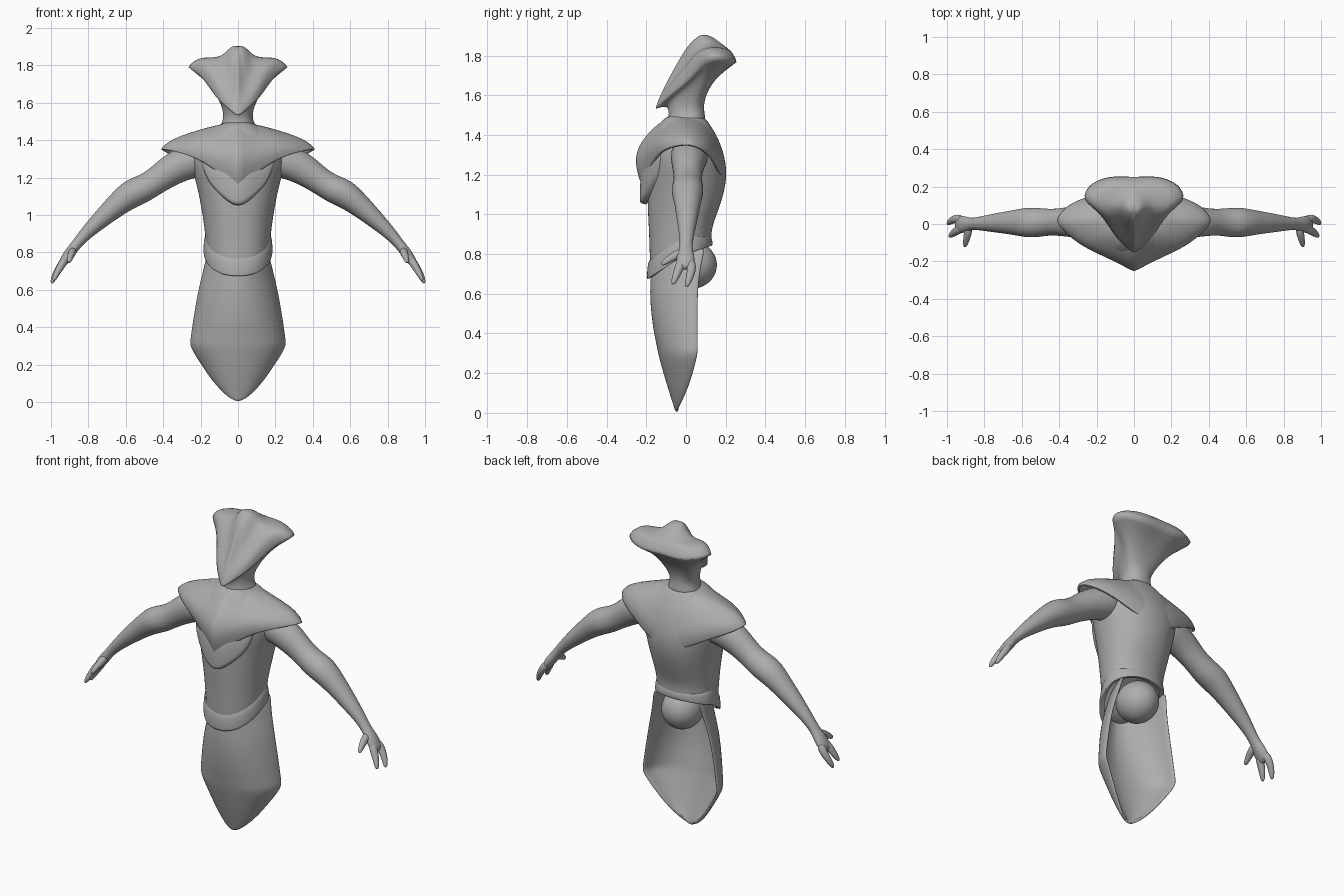
import bpy, bmesh, math
from mathutils import Vector

mat = bpy.data.materials.new("clay_grey")
mat.diffuse_color = (0.42, 0.42, 0.42, 1)


def finish(name, bm, levels=2, thick=0, mirror=False):
    bmesh.ops.recalc_face_normals(bm, faces=bm.faces)
    me = bpy.data.meshes.new(name)
    bm.to_mesh(me)
    bm.free()
    me.materials.append(mat)
    ob = bpy.data.objects.new(name, me)
    bpy.context.collection.objects.link(ob)
    if mirror:
        ob.modifiers.new("mirror", 'MIRROR').use_clip = True
    if thick:
        s = ob.modifiers.new("thickness", 'SOLIDIFY')
        s.thickness, s.offset = thick, -1
    m = ob.modifiers.new("smooth", 'SUBSURF')
    m.levels = m.render_levels = levels
    for p in me.polygons:
        p.use_smooth = True
    return ob


def loft(name, rings, closed=True, caps=(True, True), row_crease={}, col_crease={}, **kw):
    """Skin a list of sections; chosen rows and columns can be creased."""
    bm = bmesh.new()
    rows = [[bm.verts.new(p) for p in r] for r in rings]
    n = len(rows[0])
    for a, b in zip(rows, rows[1:]):
        for i in range(n if closed else n - 1):
            j = (i + 1) % n
            bm.faces.new((a[i], a[j], b[j], b[i]))
    for cap, r in zip(caps, (rows[0], rows[-1])):
        if closed and cap:
            bm.faces.new(r)
    layer = bm.edges.layers.float.new("crease_edge")
    for k, c in row_crease.items():
        for i in range(n):
            e = bm.edges.get((rows[k][i], rows[k][(i + 1) % n]))
            if e:
                e[layer] = c
    for k, c in col_crease.items():
        for a, b in zip(rows, rows[1:]):
            bm.edges.get((a[k], b[k]))[layer] = c
    return finish(name, bm, **kw)


def whole(half):
    """Close a half outline, front centre to back centre, by reflection."""
    return half + [(-x, y, z) for x, y, z in half[-2:0:-1]]


def ring(zf, zs, zb, w, yf, yb, n=10, yc=0.0):
    """Body section with separate front, side and back heights."""
    half = []
    for i in range(n + 1):
        c, s = math.cos(math.pi * i / n), math.sin(math.pi * i / n)
        ye, ze = (yf, zf) if c > 0 else (yb, zb)
        x = 0 if i in (0, n) else w * s ** 0.9
        half.append((x, yc + (ye - yc) * abs(c), zs + (ze - zs) * abs(c)))
    return whole(half)


def tube(name, pts, n=10):
    """Mirrored limb: each point is x, y, z, in-plane radius, y radius."""
    rings = []
    for i, p in enumerate(pts):
        a, b = Vector(pts[max(i - 1, 0)][:3]), Vector(pts[min(i + 1, len(pts) - 1)][:3])
        d = (b - a).normalized()
        u = d.cross(Vector((0, 1, 0))).normalized()
        v = u.cross(d)
        rings.append([Vector(p[:3]) + (u * p[3] * math.cos(t) + v * p[4] * math.sin(t)) * 1.04
                      for t in (2 * math.pi * k / n for k in range(n))])
    return loft(name, rings, mirror=True)


# Torso, with a hem dipping at the front
loft("torso", [
    ring(1.52, 1.50, 1.50, .08, -.085, .09, yc=.02),
    ring(1.43, 1.44, 1.455, .17, -.16, .12),
    ring(1.36, 1.37, 1.39, .25, -.19, .163),
    ring(1.28, 1.28, 1.29, .26, -.20, .20),
    ring(1.18, 1.18, 1.18, .227, -.198, .212),
    ring(1.05, 1.05, 1.05, .20, -.197, .178),
    ring(.90, .94, .94, .182, -.188, .132),
    ring(.74, .86, .885, .175, -.184, .13),
    ring(.70, .83, .862, .172, -.18, .13),
    ring(.69, .82, .85, .12, -.13, .08)], row_crease={8: .5})

# Belt ledge following the hem, fading towards the back
belt = [(.765, .89, .888, 0, -.006), (.745, .875, .882, .008, .002), (.695, .822, .858, .012, .006),
        (.67, .80, .843, .01, .004), (.685, .81, .846, -.02, -.02)]
loft("belt", [ring(a, b, c, .178 + o * .8, -.188 - o, .13 + p) for a, b, c, o, p in belt],
     caps=(False, False), row_crease={3: .6})

# Long front skirt, wrapped around an open back
skirt = [(.74, .85, .158, -.178, .105), (.66, .76, .176, -.182, .077), (.56, .62, .213, -.183, .059),
         (.42, .46, .241, -.167, .058), (.345, .355, .255, -.15, .06), (.305, .31, .262, -.143, .06),
         (.27, .27, .246, -.134, .053), (.20, .20, .20, -.115, .036), (.10, .11, .138, -.084, .006),
         (.035, .04, .072, -.062, -.027), (.002, .008, .023, -.053, -.045)]
rows = []
for zf, zs, w, yf, yb in skirt:
    arc = [(i / 6 * math.pi / 2, abs(math.cos(i / 6 * math.pi / 2))) for i in range(-6, 7)]
    rows.append([(w * math.sin(t), yb + (yf - yb) * c, zs + (zf - zs) * c) for t, c in arc])
loft("skirt", rows, closed=False, thick=.018, col_crease={6: .25})

# Rounded seat below the back hem
bm = bmesh.new()
bmesh.ops.create_uvsphere(bm, u_segments=24, v_segments=14, radius=1)
for v in bm.verts:
    v.co = (v.co.x * .118, .03 + v.co.y * .128, .745 + v.co.z * .12)
finish("seat_bulge", bm, levels=1)

# Shoulder mantle: pointed breast and shoulder tips, thinning into the back
collar = ring(1.50, 1.487, 1.485, .085, -.075, .088, n=8, yc=.02)
slope = whole([(0, -.168, 1.44), (.07, -.135, 1.44), (.14, -.09, 1.447), (.19, -.05, 1.452),
               (.21, .02, 1.457), (.19, .06, 1.452), (.14, .098, 1.442), (.07, .12, 1.44), (0, .128, 1.44)])
swell = whole([(0, -.25, 1.34), (.09, -.20, 1.355), (.18, -.155, 1.38), (.27, -.10, 1.403),
               (.335, .015, 1.42), (.30, .09, 1.405), (.20, .143, 1.37), (.10, .176, 1.335), (0, .186, 1.325)])
lower = whole([(0, -.262, 1.245), (.10, -.206, 1.285), (.20, -.16, 1.33), (.315, -.10, 1.362),
               (.40, .01, 1.385), (.36, .10, 1.362), (.24, .156, 1.315), (.12, .192, 1.25), (0, .203, 1.23)])
rim = whole([(0, -.223, 1.13), (.10, -.19, 1.222), (.205, -.15, 1.297), (.32, -.095, 1.337),
             (.425, .01, 1.357), (.372, .10, 1.325), (.24, .148, 1.265), (.12, .182, 1.19), (0, .19, 1.17)])
loft("mantle", [collar, slope, swell, lower, rim], caps=(False, False), thick=.015,
     row_crease={4: .7}, col_crease={0: .5, 4: .3, 12: .3})

# Raised chest plate under the mantle
plate = [(0, 1.035, 1.22, -.234), (.06, 1.07, 1.235, -.22), (.12, 1.125, 1.265, -.188),
         (.17, 1.19, 1.29, -.158), (.198, 1.28, 1.32, -.128)]
cols = [(s * x, y, lo, hi) for s, seq in ((-1, plate[:0:-1]), (1, plate)) for x, lo, hi, y in seq]
loft("chest_plate", [[(x, y + .005, hi) for x, y, lo, hi in cols],
                     [(x, y - .004, (lo + hi) / 2) for x, y, lo, hi in cols],
                     [(x, y - .002, lo + .012) for x, y, lo, hi in cols],
                     [(x, y + .03, lo) for x, y, lo, hi in cols]], closed=False, thick=.015,
     row_crease={2: .5})

# Neck and flared, lobed head crest
neck = [ring(1.45, 1.45, 1.45, .11, -.10, .105, n=8, yc=.02),
        ring(1.50, 1.50, 1.50, .083, -.085, .096, n=8, yc=.02),
        ring(1.54, 1.555, 1.57, .075, -.09, .087, n=8, yc=.02)]
under = whole([(0, -.118, 1.54), (.05, -.08, 1.575), (.09, -.03, 1.62), (.115, .03, 1.66),
               (.135, .07, 1.69), (.15, .11, 1.70), (.13, .14, 1.70), (.07, .14, 1.69), (0, .135, 1.675)])
edge = whole([(0, -.16, 1.525), (.068, -.105, 1.58), (.117, -.045, 1.625), (.16, .03, 1.69),
              (.215, .085, 1.76), (.283, .13, 1.797), (.25, .215, 1.785), (.13, .265, 1.762), (0, .25, 1.772)])
lobe = whole([(0, -.15, 1.555), (.06, -.105, 1.62), (.11, -.055, 1.685), (.145, .0, 1.755),
              (.185, .05, 1.825), (.225, .11, 1.85), (.20, .185, 1.85), (.115, .235, 1.835), (0, .23, 1.815)])
groove = whole([(0, -.115, 1.64), (.03, -.07, 1.665), (.055, -.025, 1.715), (.075, .025, 1.775),
                (.09, .06, 1.815), (.10, .10, 1.835), (.095, .15, 1.835), (.06, .18, 1.84), (0, .19, 1.86)])
dome = whole([(0, -.04, 1.775), (.02, -.01, 1.80), (.035, .01, 1.83), (.045, .04, 1.865),
              (.05, .065, 1.88), (.052, .09, 1.89), (.045, .115, 1.89), (.025, .135, 1.89), (0, .145, 1.89)])
crown = [(x * .4, .075 + (y - .075) * .4, 1.912 + (z - 1.912) * .2) for x, y, z in dome]
loft("head", neck + [under, edge, lobe, groove, dome, crown], row_crease={4: .7}, col_crease={0: .4})

# Arms with a broad elbow and slim wrist
tube("arm", [(.16, .02, 1.31, .10, .10), (.27, .015, 1.285, .095, .095), (.36, .01, 1.24, .086, .08),
             (.44, .01, 1.18, .072, .07), (.51, .008, 1.138, .076, .08), (.57, .008, 1.115, .079, .083),
             (.64, .008, 1.06, .065, .068), (.73, .006, .98, .05, .054), (.82, .003, .895, .034, .038),
             (.87, 0, .835, .027, .03), (.905, -.002, .79, .03, .046), (.935, -.003, .745, .024, .048),
             (.95, -.003, .725, .012, .035)])

# Three-digit hands
digits = {"outer_finger": [(.92, .022, .77), (.95, .03, .725), (.978, .018, .68), (.998, .0, .632)],
          "inner_finger": [(.92, -.02, .77), (.945, -.035, .73), (.968, -.05, .69), (.988, -.068, .645)],
          "thumb": [(.885, -.01, .81), (.888, -.05, .795), (.897, -.085, .775), (.905, -.125, .745)]}
for name, path in digits.items():
    tube(name, [(*p, r, r * 1.1) for p, r in zip(path, (.024, .022, .018, .01))], n=8)
